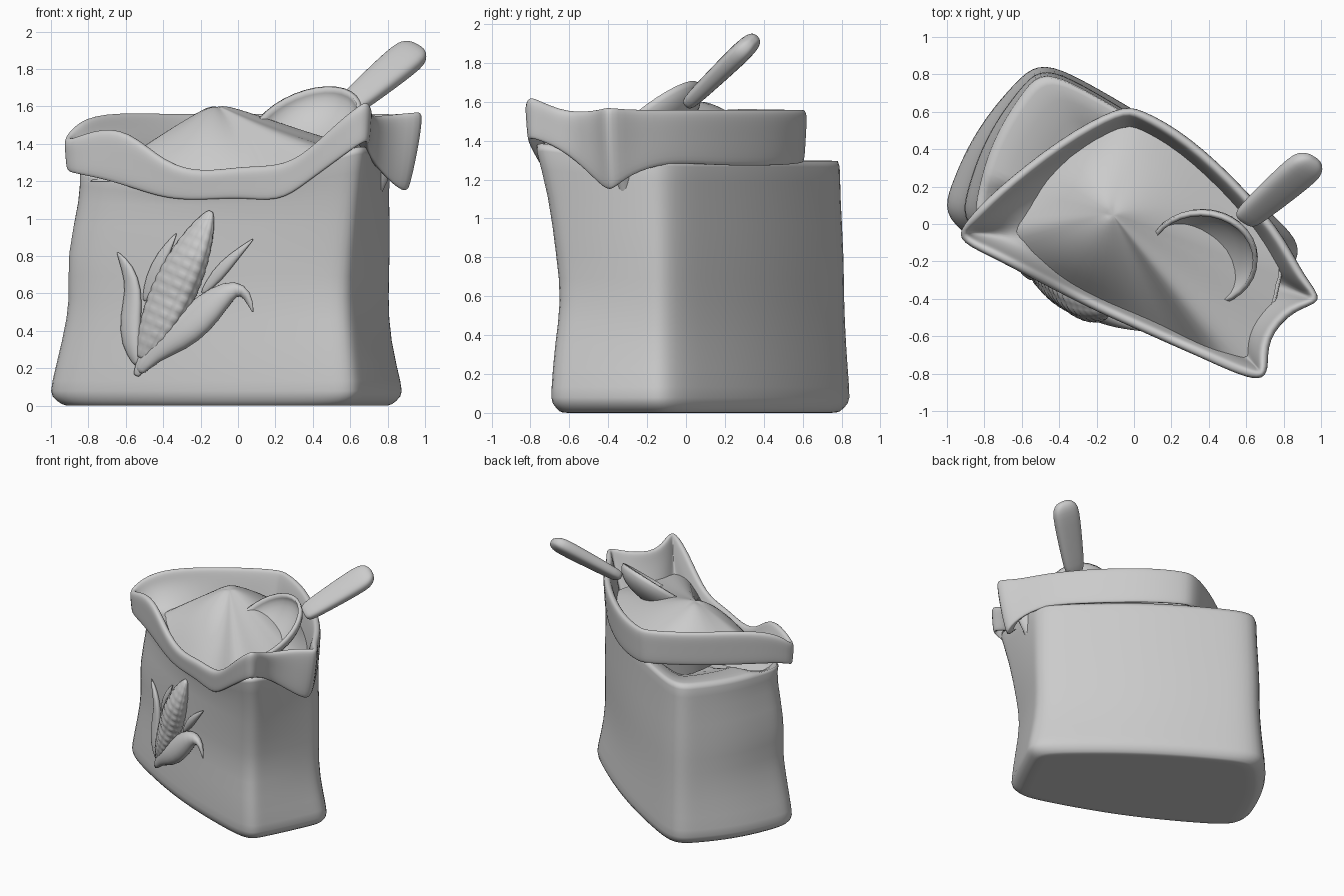
import bpy, bmesh, math
from mathutils import Vector

if "Cube" in bpy.data.objects:
    bpy.data.objects.remove(bpy.data.objects["Cube"])

def loft(name, rings, closed=True, loop=False, cap0=False, cap1=False, subsurf=0):
    bm = bmesh.new()
    vs = [[bm.verts.new(p) for p in r] for r in rings]
    n = len(rings[0])
    for a, b in zip(vs, vs[1:] + (vs[:1] if loop else [])):
        for i in range(n if closed else n - 1):
            j = (i + 1) % n
            bm.faces.new((a[i], a[j], b[j], b[i]))
    for flag, r in ((cap0, vs[0]), (cap1, vs[-1])):
        if flag:
            c = bm.verts.new(sum((v.co for v in r), Vector()) / n)
            for i in range(n):
                bm.faces.new((r[i], r[(i + 1) % n], c))
    bmesh.ops.recalc_face_normals(bm, faces=bm.faces)
    me = bpy.data.meshes.new(name)
    bm.to_mesh(me)
    bm.free()
    ob = bpy.data.objects.new(name, me)
    bpy.context.collection.objects.link(ob)
    for p in me.polygons:
        p.use_smooth = True
    if subsurf:
        m = ob.modifiers.new("smooth", 'SUBSURF')
        m.levels = m.render_levels = subsurf
    return ob

# Bag body: four corners per height, bulging sides, rounded corners
LEVELS = [
    (0.05, (-1.04, 0.03), (0.60, -0.73), (0.91, -0.10), (-0.50, 0.89)),
    (0.10, (-1.04, 0.03), (0.60, -0.73), (0.91, -0.10), (-0.50, 0.89)),
    (0.35, (-0.97, 0.01), (0.58, -0.71), (0.84, -0.10), (-0.49, 0.87)),
    (0.58, (-0.92, 0.00), (0.56, -0.67), (0.83, -0.10), (-0.49, 0.86)),
    (0.80, (-0.95, 0.00), (0.58, -0.70), (0.84, -0.10), (-0.49, 0.86)),
    (1.12, (-0.86, -0.01), (0.62, -0.74), (0.83, -0.10), (-0.49, 0.84)),
]
BULGE = (0.08, 0.01, 0.07, 0.08)
TOPZ = (1.27, 1.42, 1.31, 1.31)
N = 14

def ring(level, zs=None):
    pts = []
    for s in range(4):
        a, b = Vector(level[1 + s]), Vector(level[1 + (s + 1) % 4])
        d = (b - a).normalized()
        nrm = Vector((d.y, -d.x))
        for k in range(N):
            t = k / N
            arch = math.sin(math.pi * t)
            p = a.lerp(b, t) + nrm * BULGE[s] * arch
            z = level[0] if zs is None else zs[s] * (1 - t) + zs[(s + 1) % 4] * t - (0.17 * arch if s == 0 else 0)
            pts.append(Vector((p.x, p.y, z)))
    for _ in range(2):
        pts = [(pts[i - 1] + pts[i] * 2 + pts[(i + 1) % len(pts)]) / 4 for i in range(len(pts))]
    return pts

def shrink(r, f, dz):
    c = sum(r, Vector()) / len(r)
    return [Vector((c.x + (p.x - c.x) * f, c.y + (p.y - c.y) * f, p.z + dz)) for p in r]

rings = [ring(l) for l in LEVELS]
top = ring((1.3, (-0.87, -0.02), (0.66, -0.82), (0.83, -0.10), (-0.49, 0.84)), TOPZ)
inner = [Vector((p.x, p.y, 1.26 if p.y > 0.15 else 1.1)) for p in shrink(top, 0.7, 0)]
base = [[Vector((p.x, p.y, 0)) for p in shrink(rings[0], f, 0)] for f in (0.5, 0.91, 0.93)]
body = base + rings + [shrink(top, 1, -0.02), shrink(top, 0.985, 0), inner, [Vector((p.x, p.y, 1.1)) for p in shrink(inner, 0.6, 0)]]
loft("bag_body", body, cap0=True, cap1=True, subsurf=1)

# Folded cuff: stations of x, y, top height, bottom height
CUFF = [
    (-0.93, -0.08, 1.42, 1.25), (-0.78, -0.17, 1.47, 1.22), (-0.60, -0.265, 1.46, 1.17),
    (-0.40, -0.37, 1.31, 1.11), (-0.20, -0.47, 1.26, 1.10), (0.0, -0.56, 1.28, 1.11),
    (0.20, -0.65, 1.29, 1.10), (0.35, -0.715, 1.36, 1.19), (0.52, -0.79, 1.51, 1.31),
    (0.66, -0.83, 1.61, 1.40), (0.72, -0.77, 1.61, 1.40), (0.73, -0.62, 1.55, 1.33),
    (0.86, -0.47, 1.56, 1.18), (1.00, -0.41, 1.57, 1.15), (0.91, -0.27, 1.56, 1.22),
    (0.80, -0.07, 1.56, 1.28), (0.60, 0.18, 1.56, 1.27), (0.30, 0.46, 1.56, 1.27),
    (0.05, 0.60, 1.56, 1.28), (-0.10, 0.61, 1.56, 1.29), (-0.40, 0.45, 1.56, 1.29),
    (-0.73, 0.19, 1.56, 1.29), (-0.88, 0.03, 1.50, 1.28)]
CENTRE = Vector((0.0, -0.05))
# push stations out a little so the smoothed surface passes through them
S = [Vector(s) for s in CUFF]
S = [p + (p - (S[i - 1] + S[(i + 1) % len(S)]) / 2) / 3 for i, p in enumerate(S)]
sections = []
for i, (x, y, zt, zb) in enumerate(S):
    d = (S[(i + 1) % len(S)].xy - S[i - 1].xy).normalized()
    inn = Vector((-d.y, d.x))
    p = Vector((x, y))
    flare = 0.12 if i == 13 else 0.025
    prof = [(flare + 0.06, zb + 0.04), (flare + 0.01, zb), (flare - 0.01, zb),
            (flare / 3, (zt + zb) / 2), (0.0, zt - 0.03), (0.015, zt), (0.045, zt), (0.06, zt - 0.03), (0.085, zt - 0.12)]
    sec = [Vector((*(p + inn * o), z)) for o, z in prof]
    left = x < -0.5
    sec.append(Vector((*p.lerp(CENTRE, 0.36 if left else 0.22), 1.3 if left and y > -0.2 else 1.14)))
    sections.append(sec)
loft("folded_cuff", sections, closed=False, loop=True, subsurf=2)

# Grain heap filling the bag
PEAK = Vector((-0.12, 0.06))
heap = []
for t in (0.08, 0.2, 0.35, 0.5, 0.65, 0.8, 1.0):
    r = []
    for i, (x, y, zt, zb) in enumerate(CUFF):
        v = Vector((x, y)).lerp(CENTRE, 0.25 if i == 13 else 0.12) - PEAK
        q = PEAK + v.normalized() * t * (0.58 * (1 - t) + v.length * t)
        edge = 1.2 if x < -0.5 else max(1.16, min(1.34, zt - 0.13))
        wob = 0.02 * math.sin(3 * math.atan2(v.y, v.x) + 1) * t * (1 - t) * 3
        r.append(Vector((q.x, q.y, 1.61 - (1.61 - edge) * t ** 1.35 + wob)))
    heap.append(r)
loft("grain_heap", heap, cap0=True, subsurf=1)

# Scoop bowl: half ellipsoid in a tilted frame
d = Vector((0.62, 0.53, 0.57)).normalized()
l = Vector((-0.76, 0.61, 0.21))
l = (l - d * l.dot(d)).normalized()
n = d.cross(l)
c = Vector((0.36, -0.19, 1.505))
bowl = []
for k in range(1, 9):
    a = math.pi / 2 * k / 8
    bowl.append([c + (d * math.cos(u) * 0.335 + l * math.sin(u) * 0.29) * math.sin(a) - n * 0.16 * math.cos(a)
                 for u in (2 * math.pi * j / 32 for j in range(32))])
scoop = loft("scoop_bowl", bowl, cap0=True)
m = scoop.modifiers.new("thickness", 'SOLIDIFY')
m.thickness = 0.025

# Scoop handle: flattened paddle
p0, p1 = Vector((0.60, 0.03, 1.61)), Vector((0.94, 0.325, 1.895))
hd = (p1 - p0).normalized()
wd = (Vector((1, 0, 0)) - hd * hd.x).normalized()
td = hd.cross(wd)
handle = []
for t, s in ((-0.04, 0.5), (0, 0.72), (0.2, 0.82), (0.6, 0.95), (0.9, 1.0), (0.99, 0.88), (1.05, 0.65), (1.08, 0.3)):
    q = p0.lerp(p1, t)
    r = []
    for j in range(16):
        u = 2 * math.pi * j / 16
        cu, su = math.cos(u), math.sin(u)
        r.append(q + wd * 0.105 * s * math.copysign(abs(cu) ** 0.7, cu) + td * 0.055 * s * math.copysign(abs(su) ** 0.7, su))
    handle.append(r)
loft("scoop_handle", handle, cap0=True, cap1=True, subsurf=1)

# Corn relief follows the front wall of the bag
def front_y(x, z):
    for lo, hi in zip(LEVELS, LEVELS[1:]):
        if z <= hi[0] or hi is LEVELS[-1]:
            f = max(0, min(1, (z - lo[0]) / (hi[0] - lo[0])))
            a = Vector(lo[1]).lerp(Vector(hi[1]), f)
            b = Vector(lo[2]).lerp(Vector(hi[2]), f)
            t = (x - a.x) / (b.x - a.x)
            return a.y + (b.y - a.y) * t - BULGE[0] * 1.1 * math.sin(math.pi * max(0, min(1, t)))

def on_front(x, z, h):
    return Vector((x, front_y(x, z) - h, z))

# Cob with rows of kernels
b0, b1 = Vector((-0.51, 0.25)), Vector((-0.145, 1.04))
ax = (b1 - b0).normalized()
side = Vector((ax.y, -ax.x))
cob = []
ROWS = 15
for k in range(ROWS * 4 + 1):
    t = k / (ROWS * 4)
    w = 0.122 * (math.sin(math.pi * min(1, t * 0.93 + 0.06)) ** 0.65)
    bump = abs(math.sin(math.pi * ROWS * t)) ** 0.6
    r = []
    for j in range(60):
        u = 2 * math.pi * j / 60
        rad = w * (0.95 + 0.06 * bump * abs(math.sin(5 * u)) ** 0.5)
        q = b0.lerp(b1, t) + side * math.cos(u) * rad
        r.append(on_front(q.x, q.y, 0.01 + rad * math.sin(u)))
    cob.append(r)
loft("corn_cob", cob, cap0=True, cap1=True)

# Husk leaves: centre line points of x, z, half width
def leaf(name, pts, lift, dome):
    secs = []
    for i, (x, z, w) in enumerate(pts):
        a, b = Vector(pts[max(i - 1, 0)][:2]), Vector(pts[min(i + 1, len(pts) - 1)][:2])
        t = (b - a).normalized()
        s = Vector((t.y, -t.x))
        sec = []
        for j in range(12):
            u = 2 * math.pi * j / 12
            q = Vector((x, z)) + s * w * math.cos(u)
            sec.append(on_front(q.x, q.y, lift + math.sin(u) * min(dome, w * 0.9)))
        secs.append(sec)
    loft(name, secs, cap0=True, cap1=True, subsurf=1)

leaf("husk_left", [(-0.54, 0.22, 0.02), (-0.575, 0.33, 0.055), (-0.575, 0.48, 0.06), (-0.555, 0.62, 0.045),
                   (-0.59, 0.74, 0.035), (-0.645, 0.82, 0.006)], 0.01, 0.05)
leaf("husk_back_left", [(-0.50, 0.56, 0.015), (-0.46, 0.68, 0.04), (-0.40, 0.81, 0.035), (-0.33, 0.92, 0.005)], 0.01, 0.03)
leaf("husk_back_right", [(-0.19, 0.60, 0.015), (-0.11, 0.70, 0.04), (-0.03, 0.79, 0.03), (0.08, 0.89, 0.005)], 0.01, 0.03)
leaf("husk_right", [(-0.53, 0.18, 0.03), (-0.46, 0.28, 0.055), (-0.33, 0.37, 0.095), (-0.21, 0.47, 0.1),
                    (-0.10, 0.58, 0.075), (-0.01, 0.635, 0.045), (0.05, 0.60, 0.03), (0.08, 0.50, 0.005)], 0.03, 0.075)
leaf("corn_stalk", [(-0.545, 0.16, 0.02), (-0.52, 0.21, 0.03), (-0.49, 0.28, 0.04)], 0.02, 0.04)
